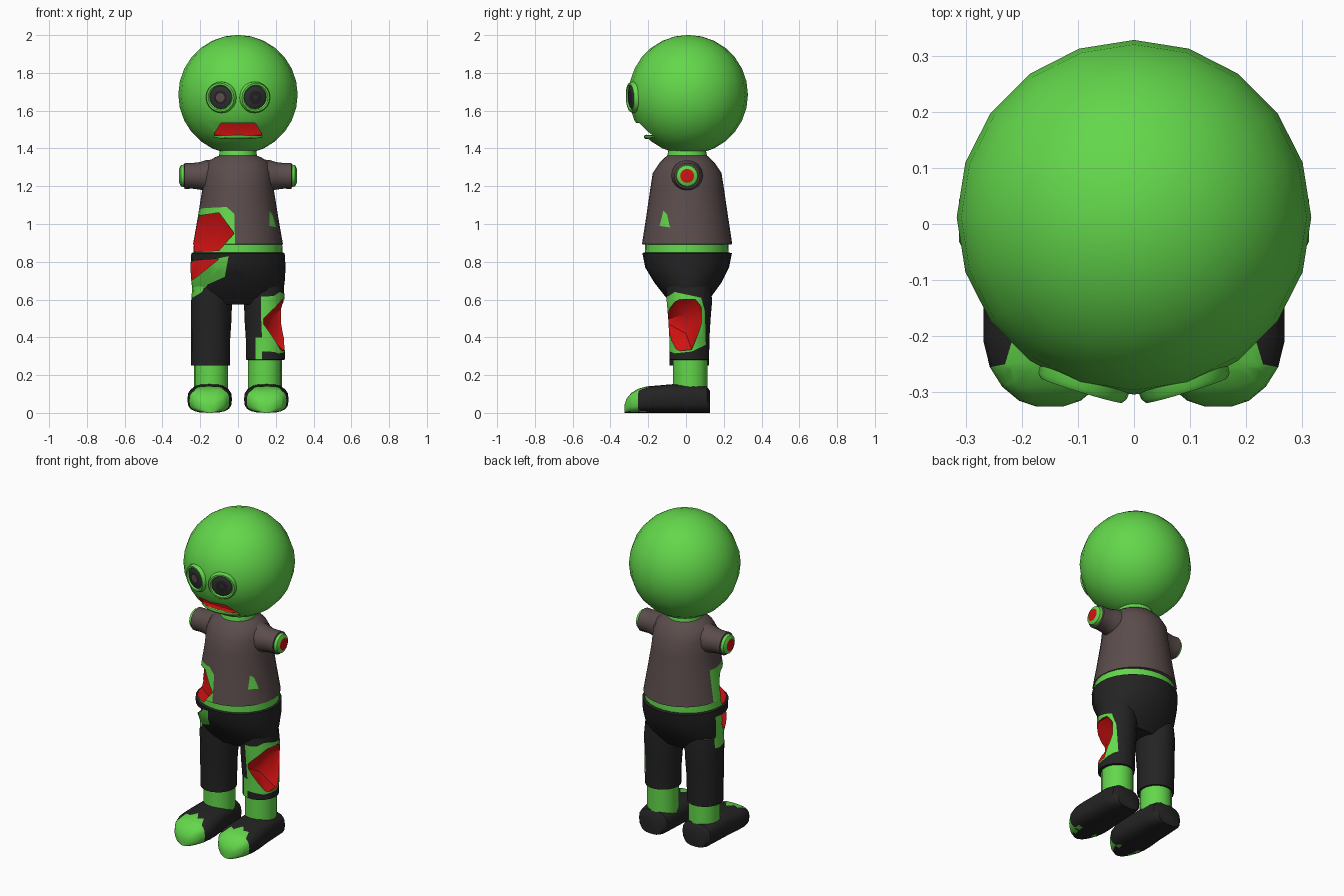
import bpy, bmesh, math
from mathutils import Vector

if "Cube" in bpy.data.objects:
    bpy.data.objects.remove(bpy.data.objects["Cube"])

# Palette: every object shares the same slot order
SKIN, SHIRT, BLACK, RED, EYE = range(5)
MATS = []
for name, col in (("green_skin", (0.125, 0.68, 0.07)), ("brown_shirt", (0.105, 0.073, 0.072)),
                  ("black_cloth", (0.017, 0.017, 0.017)), ("red_flesh", (0.66, 0.006, 0.006)),
                  ("dark_eye", (0.03, 0.028, 0.031))):
    m = bpy.data.materials.new(name)
    m.diffuse_color = (*col, 1)
    m.use_nodes = True
    m.node_tree.nodes["Principled BSDF"].inputs["Base Color"].default_value = m.diffuse_color
    MATS.append(m)


def finish(name, bm):
    bmesh.ops.recalc_face_normals(bm, faces=bm.faces)
    me = bpy.data.meshes.new(name)
    bm.to_mesh(me)
    bm.free()
    for m in MATS:
        me.materials.append(m)
    ob = bpy.data.objects.new(name, me)
    bpy.context.collection.objects.link(ob)
    return ob


def ring(c, u, v, ru, rv, n, p=1.0):
    """Ellipse (p = 1) or boxier superellipse (p < 1) around c."""
    pts = []
    for i in range(n):
        a = math.tau * i / n
        s, t = math.cos(a), math.sin(a)
        s, t = math.copysign(abs(s) ** p, s), math.copysign(abs(t) ** p, t)
        pts.append(Vector(c) + Vector(u) * ru * s + Vector(v) * rv * t)
    return pts


def loft(rings, mats):
    """Skin rings together; mats holds one colour per band, ends are capped."""
    bm = bmesh.new()
    vs = [[bm.verts.new(p) for p in r] for r in rings]
    n = len(vs[0])
    for a, b, m in zip(vs, vs[1:], mats):
        for i in range(n):
            j = (i + 1) % n
            bm.faces.new((a[i], a[j], b[j], b[i])).material_index = m
    bm.faces.new(vs[0]).material_index = mats[0]
    bm.faces.new(vs[-1]).material_index = mats[-1]
    return bm


def inside(p, poly):
    hit = False
    for (x1, y1), (x2, y2) in zip(poly, poly[1:] + poly[:1]):
        if (y1 > p[1]) != (y2 > p[1]) and p[0] < (x2 - x1) * (p[1] - y1) / (y2 - y1) + x1:
            hit = not hit
    return hit


def paint(bm, poly, axis, mat, keep):
    """Cut a ragged outline, projected along axis, into the mesh and colour it."""
    a, b = [k for k in range(3) if k != axis]
    lo = [min(p[k] for p in poly) for k in (0, 1)]
    hi = [max(p[k] for p in poly) for k in (0, 1)]

    def near(f):
        return keep(f.calc_center_median()) and all(
            max(v.co[k] for v in f.verts) > lo[i] and min(v.co[k] for v in f.verts) < hi[i]
            for i, k in enumerate((a, b)))

    for p, q in zip(poly, poly[1:] + poly[:1]):
        co, no = Vector((0, 0, 0)), Vector((0, 0, 0))
        co[a], co[b] = p
        no[a], no[b] = p[1] - q[1], q[0] - p[0]
        fs = [f for f in bm.faces if near(f)]
        geom = fs + list({e for f in fs for e in f.edges}) + list({v for f in fs for v in f.verts})
        bmesh.ops.bisect_plane(bm, geom=geom, dist=1e-5, plane_co=co, plane_no=no.normalized())
    for f in bm.faces:
        c = f.calc_center_median()
        if keep(c) and inside((c[a], c[b]), poly):
            f.material_index = mat


def gouge(ob, pts):
    """Carve a red cavity shaped like the hull of pts."""
    bm = bmesh.new()
    for p in pts:
        bm.verts.new(p)
    res = bmesh.ops.convex_hull(bm, input=bm.verts)
    loose = {g for g in res["geom_interior"] if isinstance(g, bmesh.types.BMVert)}
    bmesh.ops.delete(bm, geom=list(loose), context='VERTS')
    for f in bm.faces:
        f.material_index = RED
    cutter = finish("cutter", bm)
    mod = ob.modifiers.new("cut", 'BOOLEAN')
    mod.operation, mod.solver, mod.object = 'DIFFERENCE', 'EXACT', cutter
    bpy.context.view_layer.update()
    me = bpy.data.meshes.new_from_object(ob.evaluated_get(bpy.context.evaluated_depsgraph_get()))
    ob.modifiers.clear()
    ob.data = me
    bpy.data.objects.remove(cutter)


X, Y, Z = (1, 0, 0), (0, 1, 0), (0, 0, 1)

# Head with a cut-in mouth
HC, HR = Vector((0, 0.012, 1.685)), 0.316
bm = bmesh.new()
bmesh.ops.create_uvsphere(bm, u_segments=20, v_segments=14, radius=HR)
bmesh.ops.translate(bm, verts=bm.verts, vec=HC)
head = finish("head", bm)
mouth = []
for x, y, zt in ((-0.125, -0.165, 1.48), (-0.09, -0.19, 1.535), (0, -0.205, 1.535),
                 (0.09, -0.19, 1.535), (0.125, -0.165, 1.48)):
    mouth += [(x, yy, z) for yy in (y, -0.4) for z in (zt, 1.47)]
gouge(head, mouth)

# Lower lip
rings = []
for i in range(9):
    x = -0.13 + 0.0325 * i
    y = HC.y - math.sqrt(HR ** 2 - x * x - 0.222 ** 2)
    r = 0.004 + 0.008 * math.sin(math.pi * i / 8)
    rings.append(ring((x, y + 0.002, 1.461), Y, Z, r, r, 8))
finish("lower_lip", loft(rings, [SKIN] * 8))

# Eyes: raised lid, dark ball, pupil
for side, pupil, pr, label in ((-1, SHIRT, 0.024, "left"), (1, EYE, 0.012, "right")):
    d = Vector((side * 0.092, -math.sqrt(HR ** 2 - 0.0087), -0.015)).normalized()
    q = Vector(Z).rotation_difference(d)
    base = HC + d * (HR - 0.003)
    prof = [(0.084, -0.02), (0.082, 0.002), (0.076, 0.01), (0.067, 0.01), (0.061, 0.002),
            (0.05, 0.007), (0.036, 0.009), (pr, 0.01), (pr * 0.5, 0.0105)]
    rings = [ring(base + d * h, q @ Vector(X), q @ Vector(Y), r, r, 20) for r, h in prof]
    finish(label + "_eye", loft(rings, [SKIN] * 4 + [EYE, EYE, BLACK, pupil]))

# Torso: trousers seat, bare waist, shirt, neck (z, half width, half depth, y centre, colour above)
secs = [(0.575, 0.19, 0.085, 0.015, BLACK), (0.62, 0.235, 0.125, 0.012, BLACK),
        (0.69, 0.247, 0.178, 0.01, BLACK), (0.77, 0.252, 0.222, 0.006, BLACK),
        (0.845, 0.247, 0.237, 0.006, BLACK), (0.85, 0.236, 0.222, 0.004, SKIN),
        (0.892, 0.234, 0.22, 0.004, SHIRT), (0.893, 0.238, 0.239, 0.006, SHIRT),
        (1.03, 0.214, 0.218, 0.006, SHIRT), (1.18, 0.19, 0.196, 0.006, SHIRT),
        (1.27, 0.184, 0.182, 0.006, SHIRT), (1.325, 0.165, 0.145, 0.006, SHIRT),
        (1.352, 0.125, 0.118, 0.006, SHIRT), (1.362, 0.1, 0.105, 0.006, SKIN),
        (1.41, 0.095, 0.095, 0.006, SKIN)]
bm = loft([ring((0, cy, z), X, Y, rx, ry, 28) for z, rx, ry, cy, _ in secs], [s[4] for s in secs[:-1]])
paint(bm, [(-0.3, 1.075), (-0.16, 1.085), (-0.06, 1.09), (-0.02, 1.055), (-0.015, 0.88), (-0.3, 0.88)],
      1, SKIN, lambda c: c.y < 0.06)
paint(bm, [(-0.3, 0.57), (-0.24, 0.61), (-0.19, 0.64), (-0.16, 0.68), (-0.07, 0.72), (-0.05, 0.83),
           (-0.12, 0.815), (-0.3, 0.80)], 1, SKIN, lambda c: c.y < 0.06)
paint(bm, [(-0.12, 1.07), (-0.14, 0.99), (-0.085, 0.982), (-0.1, 1.05)], 0, SKIN, lambda c: c.x > 0)
torso = finish("torso", bm)

# Open wounds on the belly and hip, leaving the waistband between them
wound = [(-0.02, -0.215, 0.95), (-0.1, -0.13, 1.06), (-0.1, -0.13, 0.86), (-0.11, -0.08, 0.95),
         (-0.3, 0.03, 1.03), (-0.3, 0.03, 0.85)]
gouge(torso, wound + [(x, -0.4, z) for x, _, z in wound])
wound = [(-0.1, -0.18, 0.815), (-0.2, -0.03, 0.81), (-0.3, 0.03, 0.79), (-0.3, 0.03, 0.66), (-0.2, -0.06, 0.735)]
gouge(torso, wound + [(x, -0.4, z) for x, _, z in wound])

# Arms: short sleeve, stump, exposed end
for s, label in ((-1, "left"), (1, "right")):
    prof = [(0.1, 0.09), (0.17, 0.083), (0.2, 0.073), (0.24, 0.068), (0.283, 0.069), (0.285, 0.06),
            (0.302, 0.056), (0.312, 0.037), (0.312, 0.02)]
    rings = [ring((s * x, 0.006, 1.255), Y, Z, r, r, 16) for x, r in prof]
    finish(label + "_arm", loft(rings, [SHIRT] * 5 + [SKIN, SKIN, RED]))

for s, hem, label in ((-1, 0.25, "left"), (1, 0.28, "right")):
    # Legs: bare ankle, trouser leg
    secs = [(0.08, 0.142, 0.09, 0.092, 0.022), (hem, 0.142, 0.09, 0.092, 0.022),
            (hem + 0.002, 0.145, 0.103, 0.106, 0.017), (0.4, 0.145, 0.104, 0.108, 0.018),
            (0.5, 0.141, 0.107, 0.114, 0.018), (0.59, 0.14, 0.108, 0.122, 0.018),
            (0.67, 0.138, 0.104, 0.12, 0.014)]
    bm = loft([ring((s * cx, cy, z), X, Y, rx, ry, 18) for z, cx, rx, ry, cy in secs],
              [SKIN] + [BLACK] * 5)
    if s > 0:
        paint(bm, [(-0.2, 0.59), (-0.09, 0.62), (-0.06, 0.64), (0.08, 0.61), (0.1, 0.54), (0.105, 0.36),
                   (0.03, 0.325), (-0.06, 0.315), (-0.2, 0.37)], 0, SKIN, lambda c: c.x > 0.115)
    else:
        paint(bm, [(-0.3, 0.56), (-0.24, 0.61), (-0.19, 0.64), (-0.17, 0.69), (-0.3, 0.69)],
              1, SKIN, lambda c: c.y < 0.06)
    leg = finish(label + "_leg", bm)
    if s > 0:
        rim = [(-0.1, 0.57), (-0.05, 0.6), (0.05, 0.6), (0.085, 0.56), (0.085, 0.47),
               (0.03, 0.335), (-0.06, 0.325), (-0.1, 0.4)]
        gouge(leg, [(x, y, z) for y, z in rim for x in (0.235, 0.4)]
              + [(0.13, -0.13, 0.49), (0.15, 0, 0.52), (0.15, 0, 0.42), (0.19, 0.07, 0.51)])

    # Shoes with torn toes (y, half width, height)
    prof = [(0.128, 0.075, 0.115), (0.11, 0.097, 0.14), (0.04, 0.105, 0.155), (-0.07, 0.11, 0.152),
            (-0.15, 0.118, 0.145), (-0.21, 0.118, 0.14), (-0.255, 0.107, 0.127), (-0.29, 0.085, 0.105),
            (-0.315, 0.055, 0.075), (-0.325, 0.025, 0.045)]
    cx = s * 0.15
    bm = loft([ring((cx, y, h / 2), X, Z, w, h / 2, 20, 0.7) for y, w, h in prof], [BLACK] * 9)
    tear = [(-0.13, -0.27), (-0.075, -0.25), (-0.055, -0.2), (-0.025, -0.22), (0.005, -0.17),
            (0.035, -0.21), (0.065, -0.2), (0.08, -0.25), (0.13, -0.26), (0.13, -0.4), (-0.13, -0.4)]
    paint(bm, [(cx + s * x, y) for x, y in tear], 2, SKIN, lambda c: c.z > 0.006)
    finish(label + "_shoe", bm)

# Smooth shading with crisp hems and wound edges
bpy.ops.object.select_all(action='SELECT')
bpy.context.view_layer.objects.active = head
bpy.ops.object.shade_smooth_by_angle(angle=math.radians(40))
